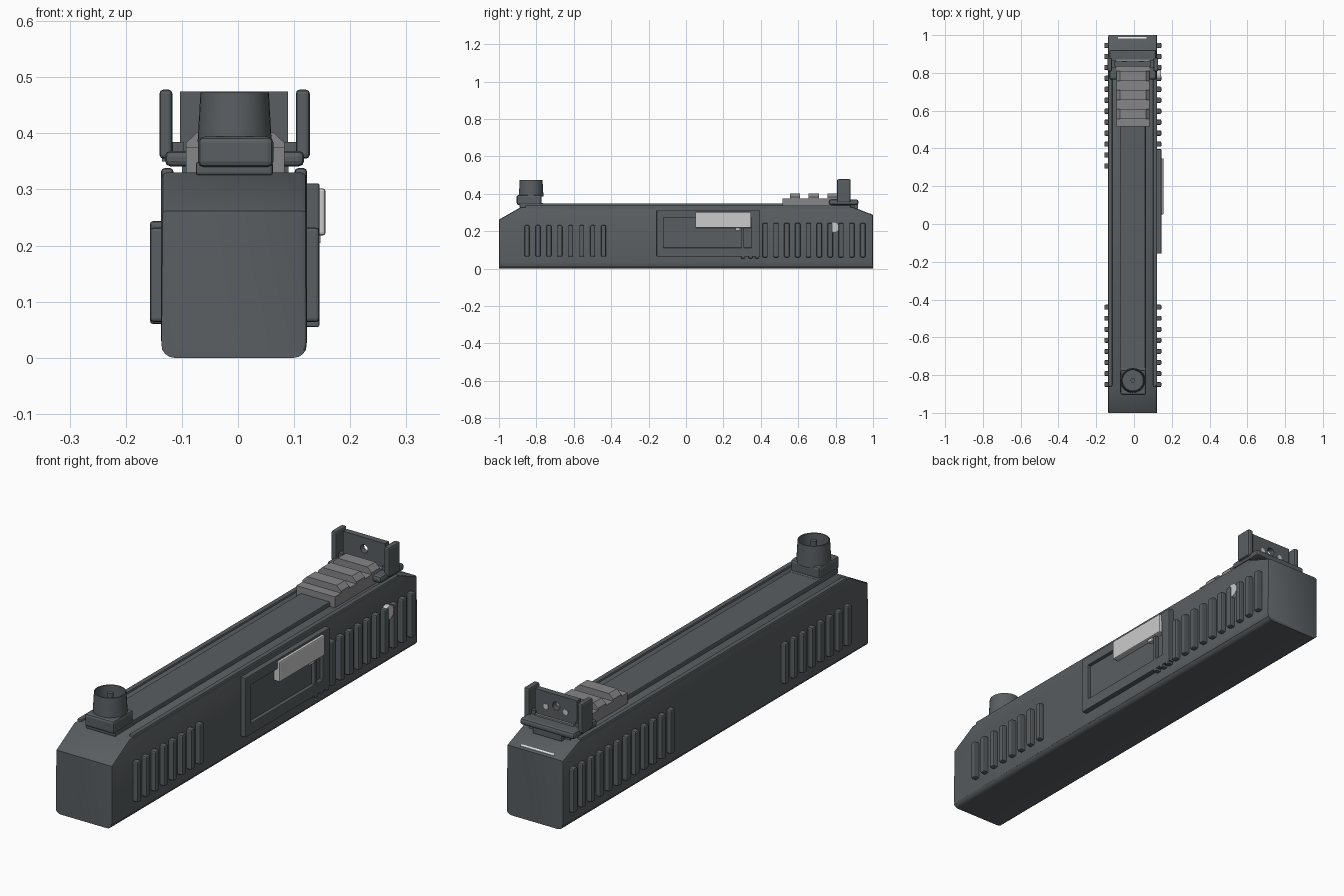
import bpy, bmesh, math
from mathutils import Matrix

old = bpy.data.objects.get("Cube")
if old:
    bpy.data.objects.remove(old, do_unlink=True)


def material(name, rgb):
    m = bpy.data.materials.new(name)
    m.use_nodes = True
    m.diffuse_color = (*rgb, 1)
    m.node_tree.nodes["Principled BSDF"].inputs["Base Color"].default_value = (*rgb, 1)
    return m


DARK = material("dark steel", (0.1, 0.112, 0.12))
GREY = material("mid grey", (0.24, 0.24, 0.25))
SILVER = material("silver", (0.6, 0.6, 0.6))
WHITE = material("white", (0.9, 0.9, 0.9))
MID = -0.007  # centre line of the body


def finish(name, bm, mat, bevel=0, smooth=False):
    bmesh.ops.recalc_face_normals(bm, faces=bm.faces)
    mesh = bpy.data.meshes.new(name)
    bm.to_mesh(mesh)
    bm.free()
    mesh.materials.append(mat)
    ob = bpy.data.objects.new(name, mesh)
    bpy.context.collection.objects.link(ob)
    if bevel:
        mod = ob.modifiers.new("Bevel", 'BEVEL')
        mod.width, mod.segments = bevel, 2
    if smooth:
        bpy.ops.object.select_all(action='DESELECT')
        ob.select_set(True)
        bpy.context.view_layer.objects.active = ob
        bpy.ops.object.shade_smooth_by_angle(angle=math.radians(35))
    return ob


def box(name, x, y, z, mat=DARK, bevel=0.0):
    bm = bmesh.new()
    bmesh.ops.create_cube(bm, size=1)
    for v in bm.verts:
        for i, (lo, hi) in enumerate((x, y, z)):
            v.co[i] = hi if v.co[i] > 0 else lo
    return finish(name, bm, mat, bevel)


def prism(points, axis, lo, hi):
    """Extrude a flat outline along x (outline in y, z) or y (outline in x, z)."""
    bm = bmesh.new()
    place = (lambda p, d: (d, *p)) if axis == 'x' else (lambda p, d: (p[0], d, p[1]))
    face = bm.faces.new([bm.verts.new(place(p, lo)) for p in points])
    ext = bmesh.ops.extrude_face_region(bm, geom=[face])
    for v in ext['geom']:
        if isinstance(v, bmesh.types.BMVert):
            v.co['xyz'.index(axis)] = hi
    return bm


def cylinder(name, centre, radius, depth, axis, mat, sides=24):
    bm = bmesh.new()
    bmesh.ops.create_cone(bm, cap_ends=True, segments=sides, radius1=radius,
                          radius2=radius, depth=depth)
    turn = {'x': Matrix.Rotation(math.pi / 2, 4, 'Y'),
            'y': Matrix.Rotation(math.pi / 2, 4, 'X'), 'z': Matrix()}[axis]
    bm.transform(Matrix.Translation(centre) @ turn)
    return finish(name, bm, mat, smooth=True)


# Main body: sloped ends, round lower edges, small upper rounding
bm = prism([(-1, 0), (1, 0), (1, .287), (.89, .33), (-.88, .33), (-1, .262)],
           'x', -.137, .123)
bottom = [e for e in bm.edges if all(v.co.z < .01 for v in e.verts)
          and abs(e.verts[0].co.x - e.verts[1].co.x) < .01]
bmesh.ops.bevel(bm, geom=bottom, offset=.024, segments=4, profile=.5, affect='EDGES')
sides = [e for e in bm.edges if all(v.co.z > .02 for v in e.verts)
         and abs(e.verts[0].co.x - e.verts[1].co.x) < .01]
bmesh.ops.bevel(bm, geom=sides, offset=.01, segments=2, profile=.5, affect='EDGES')
finish("body", bm, DARK, smooth=True)

# Top strip and edge rails
box("top_strip", (-.075, .06), (-.88, .92), (.32, .348), DARK, .004)
for s, x in (("right", -.126), ("left", .112)):
    box(f"{s}_edge_rail", (x - .011, x + .011), (-.86, .88), (.315, .338), DARK, .006)

# Grip ribs on both sides
for side, x, rear_count in (("left", (.11, .145), 10), ("right", (-.157, -.12), 12)):
    for i in range(8):
        y = -.85 + i * .0585
        box(f"{side}_front_rib", x, (y - .013, y + .013), (.064, .232), DARK, .006)
    for i in range(rear_count):
        y = .945 - i * .058
        box(f"{side}_rear_rib", x, (y - .014, y + .014), (.06, .244), DARK, .006)

# Side port: raised frame around a sunken floor
port = (.11, .145)
box("port_floor", (.11, .130), (-.14, .37), (.08, .3))
box("port_frame_bottom", port, (-.157, .396), (.065, .112), DARK, .003)
box("port_frame_top", port, (-.157, .396), (.27, .311), DARK, .003)
box("port_frame_front", port, (-.157, -.12), (.065, .311), DARK, .003)
box("port_frame_back", port, (.35, .396), (.065, .311), DARK, .003)
box("port_divider", port, (.296, .31), (.1, .28), DARK, .002)
for y in (.305, .345, .38):
    box("port_notch", port, (y - .01, y + .01), (.055, .075), DARK, .003)
box("port_cover", (.125, .156), (.05, .348), (.218, .302), SILVER, .005)
box("cover_catch", (.125, .147), (.265, .29), (.205, .225), SILVER)
cylinder("side_pin", (.13, .79, .221), .029, .024, 'x', SILVER)

# Front sight: block, hollow tapered cup and centre post
box("front_sight_base", (-.071, .063), (-.905, -.772), (.34, .394), DARK, .01)
box("front_sight_foot", (-.075, .062), (-.89, -.76), (.325, .35), DARK, .005)
bm = bmesh.new()
outline = [(.066, .385), (.061, .473), (.057, .473), (.055, .42), (0, .42)]
verts = [bm.verts.new((r, 0, z)) for r, z in outline]
edges = [bm.edges.new(pair) for pair in zip(verts, verts[1:])]
bmesh.ops.spin(bm, geom=verts + edges, axis=(0, 0, 1), cent=(0, 0, 0),
               angle=math.tau, steps=32, use_duplicate=False)
bmesh.ops.remove_doubles(bm, verts=bm.verts, dist=.0005)
bm.transform(Matrix.Translation((-.006, -.828, 0)))
finish("front_sight_cup", bm, DARK, smooth=True)
cylinder("front_sight_post", (-.006, -.828, .44), .012, .06, 'z', DARK, 16)

# Stepped accessory rail
box("rail_base", (-.093, .083), (.515, .87), (.325, .375), GREY)
half = [(.088, .34), (.088, .383), (.068, .402)]
section = [(MID + .002 + x, z) for x, z in half]
section += [(MID + .002 - x, z) for x, z in reversed(half)]
for y in (.583, .683, .783):
    finish("rail_tooth", prism(section, 'y', y - .027, y + .027), GREY)

# Rear sight: base, wings and aperture plate
box("rear_sight_base", (-.13, .118), (.765, .922), (.341, .369), DARK, .01)
box("rear_sight_foot", (-.1, .09), (.79, .9), (.325, .35))
for s, x in (("right", (-.14, -.117)), ("left", (.103, .128))):
    box(f"{s}_sight_wing", x, (.808, .88), (.355, .478), DARK, .007)
    inner = sorted((x[0] + .005, MID + math.copysign(.09, x[0])))
    box(f"{s}_wing_link", inner, (.825, .865), (.35, .385))
plate = box("aperture_plate", (-.103, .089), (.835, .86), (.35, .475))
hole = cylinder("aperture_cutter", (MID, .847, .428), .017, .1, 'y', DARK)
hole.hide_render = True
hole.hide_viewport = True
mod = plate.modifiers.new("Aperture", 'BOOLEAN')
mod.object, mod.operation = hole, 'DIFFERENCE'
for s in (-1, 1):
    cylinder("sight_dot", (MID + s * .045, .86, .415), .011, .006, 'y', SILVER, 16)

# Thin pale mark on the rear slope
mark = [(.981, .291), (.989, .288), (.989, .2935), (.981, .2965)]
finish("rear_mark", prism(mark, 'x', -.085, .066), WHITE)
